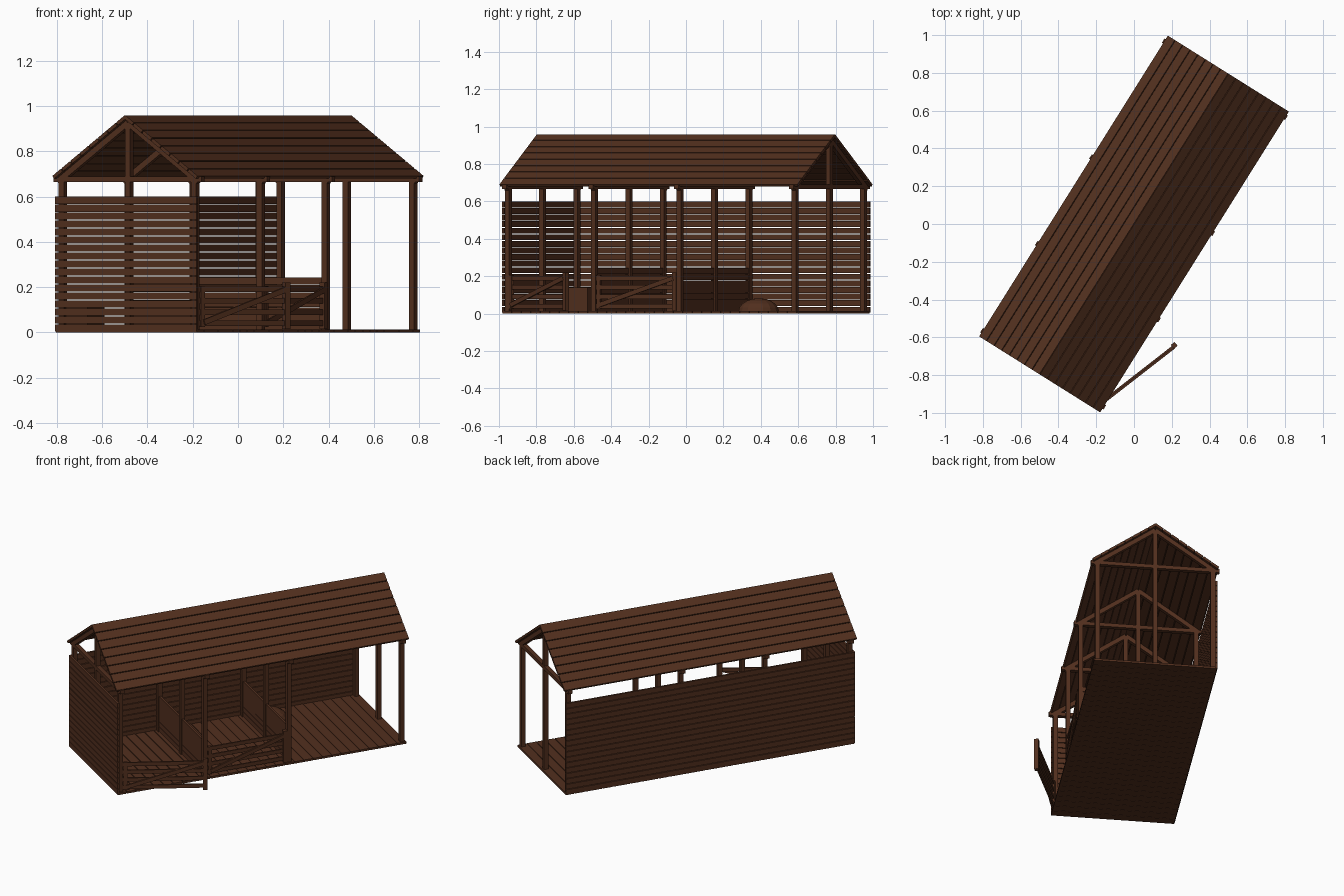
import bpy, bmesh, math
from mathutils import Matrix, Vector

if "Cube" in bpy.data.objects:
    bpy.data.objects.remove(bpy.data.objects["Cube"])

# Whole shed stands diagonally on the grid
TURN = Matrix.Rotation(math.radians(57.9), 4, 'Z')
wood = bpy.data.materials.new("dark_wood")
wood.diffuse_color = (0.085, 0.029, 0.013, 1)
wood.use_nodes = True
wood.node_tree.nodes["Principled BSDF"].inputs["Base Color"].default_value = wood.diffuse_color


def make(name, bm, local=Matrix()):
    me = bpy.data.meshes.new(name)
    bm.to_mesh(me)
    bm.free()
    me.materials.append(wood)
    ob = bpy.data.objects.new(name, me)
    ob.matrix_world = TURN @ local
    bpy.context.collection.objects.link(ob)
    return ob


def box(bm, centre, size, rot=Matrix()):
    m = Matrix.Translation(centre) @ rot @ Matrix.Diagonal((*size, 1))
    bmesh.ops.create_cube(bm, size=1, matrix=m)


def beam(bm, a, b, w, h):
    a, b = Vector(a), Vector(b)
    rot = (b - a).to_track_quat('X', 'Z').to_matrix().to_4x4()
    box(bm, (a + b) / 2, ((b - a).length, w, h), rot)


FRAMES = (-0.905, -0.36, 0.18, 0.905)
POST = 0.027
PITCH = 0.0352
EAVE_Y, EAVE_Z, RIDGE_Z = 0.38, 0.69, 0.96
SLOPE = math.atan2(RIDGE_Z - EAVE_Z, EAVE_Y)

# Floor boards laid across the width
bm = bmesh.new()
n = 31
step = 1.86 / n
for i in range(n):
    box(bm, (-0.93 + (i + 0.5) * step, 0, 0.0065), (step - 0.003, 0.735, 0.013))
make("floor_boards", bm)

# Four frames: three posts, tie beam, king post and rafters
for k, x in enumerate(FRAMES):
    bm = bmesh.new()
    for y in (-0.345, 0, 0.345):
        top = 0.925 if y == 0 else 0.675
        box(bm, (x, y, top / 2 + 0.005), (POST, POST, top - 0.01))
    box(bm, (x, 0, 0.677), (POST, 0.77, 0.024))
    drop = 0.028 / math.cos(SLOPE)
    for s in (-1, 1):
        beam(bm, (x, 0, RIDGE_Z - drop),
             (x, s * 0.365, RIDGE_Z - drop - 0.365 * math.tan(SLOPE)), POST, 0.026)
    make(f"frame_{k + 1}", bm)

# Roof boards on both slopes
rows = 8
length = math.hypot(EAVE_Y, RIDGE_Z - EAVE_Z)
for s, side in ((-1, "front"), (1, "back")):
    bm = bmesh.new()
    rot = Matrix.Rotation(-s * SLOPE, 4, 'X')
    normal = Vector((0, s * math.sin(SLOPE), math.cos(SLOPE)))
    for i in range(rows):
        t = (i + 0.5) / rows
        c = Vector((0, s * EAVE_Y * t, RIDGE_Z + (EAVE_Z - RIDGE_Z) * t)) - normal * 0.0075
        box(bm, c, (1.88, length / rows - 0.005, 0.015), rot)
    make(f"{side}_roof_boards", bm)

# Back wall and closed end wall
bm = bmesh.new()
for i in range(17):
    box(bm, (0, 0.365, (i + 0.5) * PITCH + 0.003), (1.86, 0.013, PITCH - 0.004))
make("back_wall", bm)
bm = bmesh.new()
for i in range(17):
    box(bm, (-0.925, 0, (i + 0.5) * PITCH + 0.003), (0.013, 0.735, PITCH - 0.004))
make("end_wall", bm)

# Low stall partitions
for k, x in enumerate(FRAMES[1:3]):
    bm = bmesh.new()
    for i in range(7):
        box(bm, (x, 0, 0.013 + (i + 0.5) * 0.033), (0.013, 0.71, 0.031))
    make(f"stall_partition_{k + 1}", bm)


# Gates: rails, stiles and a diagonal brace, hinged at the left end
def gate(name, hinge, angle, size):
    bm = bmesh.new()
    for z in (0.04, 0.09, 0.14, 0.19):
        box(bm, (size / 2, 0, z), (size, 0.01, 0.024))
    box(bm, (0.015, 0, 0.115), (0.022, 0.018, 0.18))
    box(bm, (size - 0.012, 0, 0.118), (0.026, 0.026, 0.205))
    beam(bm, (0.02, -0.01, 0.045), (size - 0.02, -0.01, 0.19), 0.01, 0.024)
    make(name, bm, Matrix.Translation(hinge) @ Matrix.Rotation(math.radians(angle), 4, 'Z'))


gate("open_gate", (-0.89, -0.355, 0), -20, 0.50)
gate("closed_gate", (-0.345, -0.35, 0), 0, 0.51)

# Feed box in the corner of the first stall
bm = bmesh.new()
box(bm, (-0.83, 0.28, 0.076), (0.14, 0.12, 0.126))
make("feed_box", bm)

# Straw heap behind the second partition
bm = bmesh.new()
bmesh.ops.create_uvsphere(bm, u_segments=16, v_segments=10, radius=1,
                          matrix=Matrix.Diagonal((0.11, 0.11, 0.07, 1)))
bmesh.ops.bisect_plane(bm, geom=bm.verts[:] + bm.edges[:] + bm.faces[:],
                       plane_co=(0, 0, 0), plane_no=(0, 0, -1), clear_outer=True)
make("straw_heap", bm, Matrix.Translation((0.305, 0.245, 0.012)))
